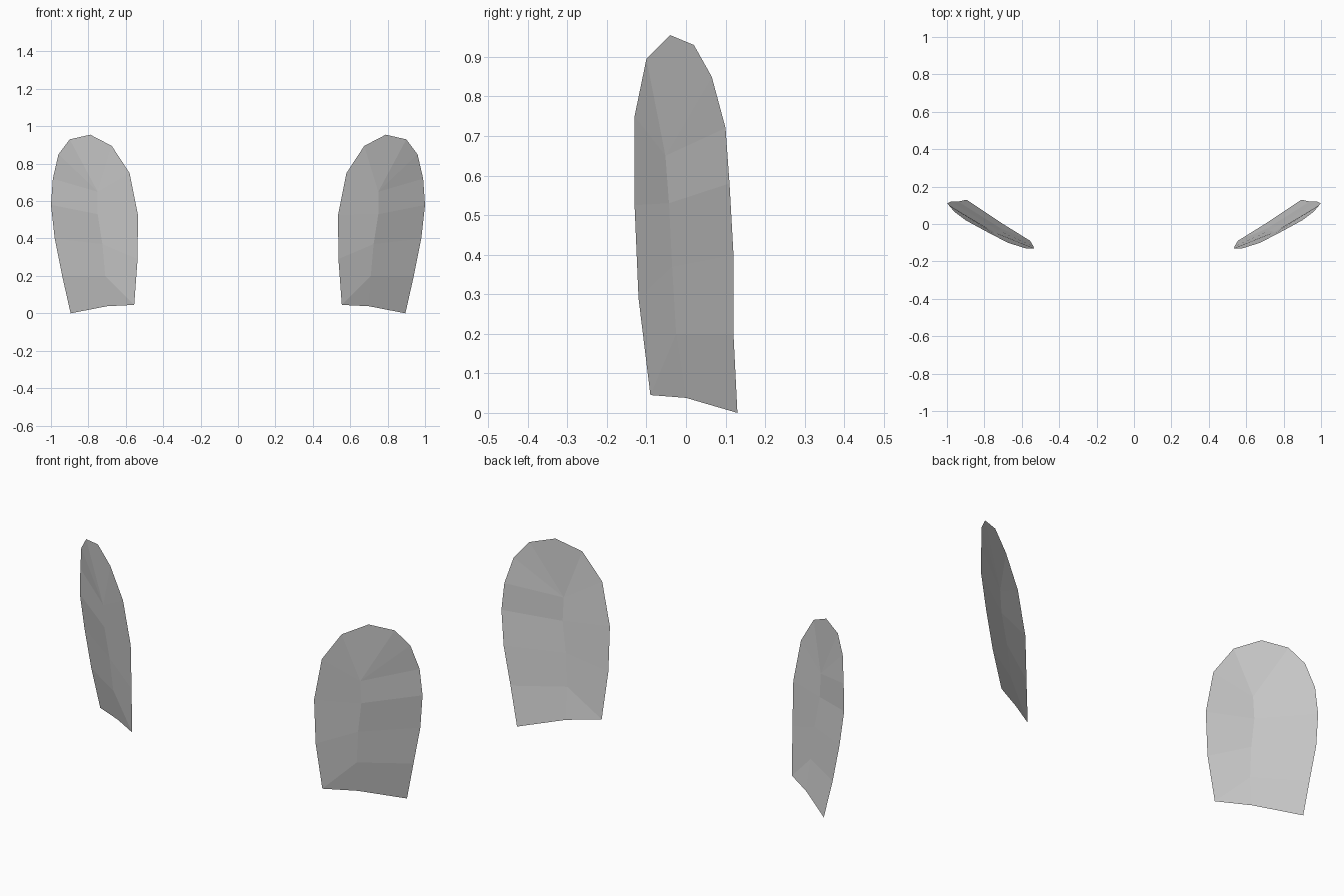
import bpy
import bmesh
from mathutils import Vector

default_cube = bpy.data.objects.get("Cube")
if default_cube:
    bpy.data.objects.remove(default_cube, do_unlink=True)


def make_material(name, colour):
    material = bpy.data.materials.new(name)
    material.use_nodes = True
    material.diffuse_color = colour
    shader = material.node_tree.nodes["Principled BSDF"]
    shader.inputs["Base Color"].default_value = colour
    return material


light_grey = make_material("light_grey", (0.6, 0.6, 0.6, 1.0))

# Outer edge from the bottom corner up to the crown
outer_edge = [
    (0.895, 0.13, 0), (0.94, 0.12, 0.2), (0.98, 0.12, 0.4), (1, 0.11, 0.58),
    (0.99, 0.1, 0.72), (0.96, 0.065, 0.85), (0.9, 0.02, 0.93), (0.79, -0.04, 0.955),
]
# Inner edge from the bottom corner up to the shoulder
inner_edge = [
    (0.555, -0.09, 0.045), (0.537, -0.12, 0.29), (0.535, -0.13, 0.525),
    (0.58, -0.13, 0.75), (0.675, -0.1, 0.895),
]
# Raised ridge running up the middle of the panel
ridge_line = [
    (0.7, 0, 0.038), (0.71, -0.025, 0.2), (0.725, -0.035, 0.37),
    (0.75, -0.043, 0.53), (0.75, -0.052, 0.65),
]


def build_panel(name, side):
    """Build one curved sheet; side is +1 for left and -1 for right."""
    bm = bmesh.new()

    def add_points(points):
        return [bm.verts.new(Vector((side * x, y, z))) for x, y, z in points]

    outer, inner, ridge = map(add_points, (outer_edge, inner_edge, ridge_line))
    tip = ridge[-1]

    # Outer strip between the ridge and the outer edge
    for low in range(len(ridge) - 1):
        high = low + 1
        bm.faces.new((ridge[low], outer[low], outer[high], ridge[high]))

    # Inner strip, which starts with a triangle at the foot
    bm.faces.new((ridge[0], ridge[1], inner[0]))
    for low in range(len(inner) - 2):
        high = low + 1
        bm.faces.new((inner[low], ridge[high], ridge[high + 1], inner[high]))

    # Rounded top, fanned out from the tip of the ridge
    crown = outer[len(ridge) - 1:] + inner[:-3:-1]
    for first, second in zip(crown, crown[1:]):
        bm.faces.new((tip, first, second))

    bmesh.ops.recalc_face_normals(bm, faces=bm.faces)
    # Make the bulging side face the front
    if sum(face.normal.y for face in bm.faces) > 0:
        bmesh.ops.reverse_faces(bm, faces=bm.faces)

    mesh = bpy.data.meshes.new(name)
    bm.to_mesh(mesh)
    bm.free()
    mesh.materials.append(light_grey)
    panel = bpy.data.objects.new(name, mesh)
    bpy.context.collection.objects.link(panel)
    return panel


build_panel("left_panel", 1)
build_panel("right_panel", -1)
